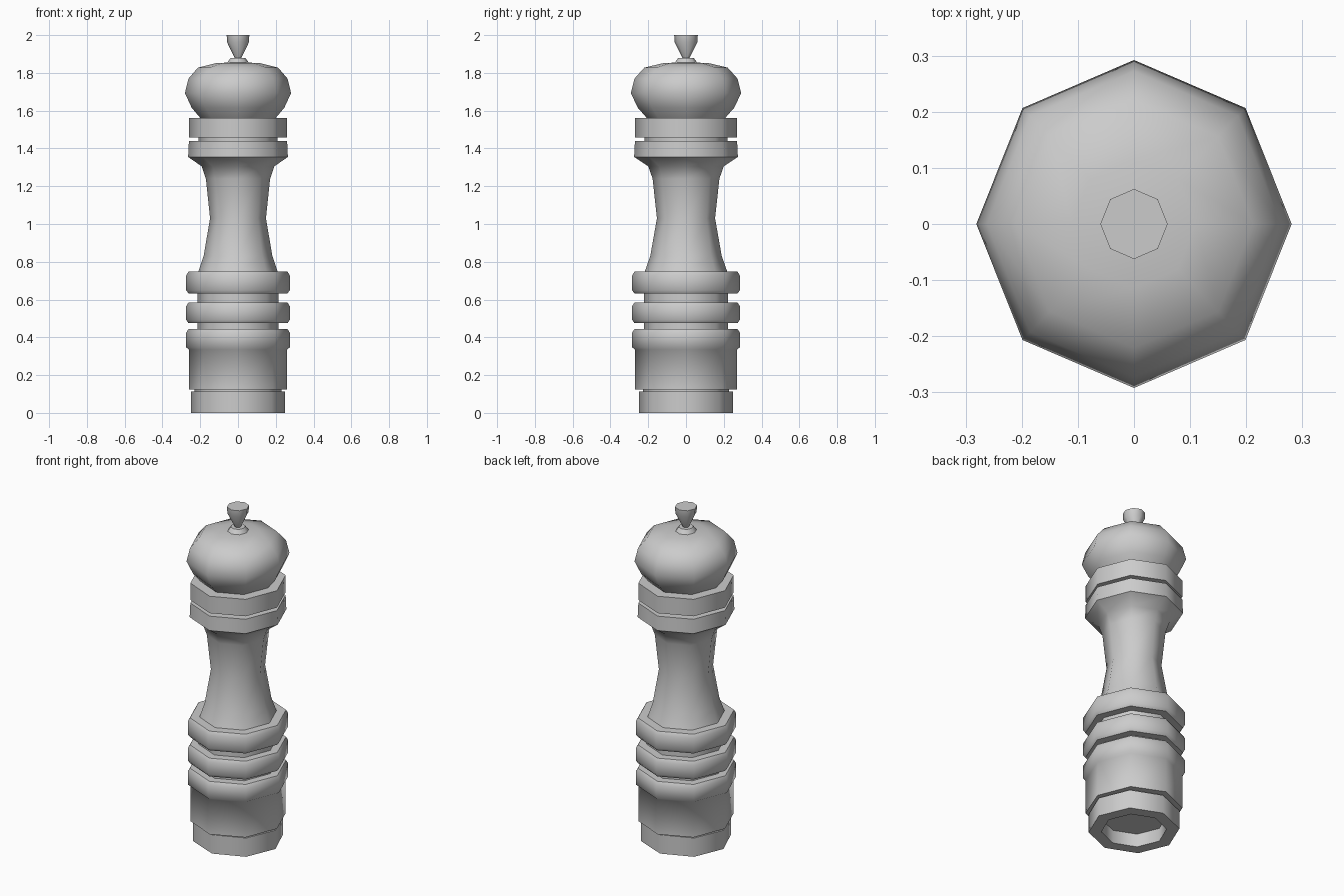
import bpy, bmesh, math

if "Cube" in bpy.data.objects:
    bpy.data.objects.remove(bpy.data.objects["Cube"])

mat = bpy.data.materials.new("plain grey")
mat.diffuse_color = (0.6, 0.6, 0.6, 1)
mat.use_nodes = True
mat.node_tree.nodes["Principled BSDF"].inputs["Base Color"].default_value = mat.diffuse_color
SIDES = 8


def lathe(name, profile, sy=1.04):
    """Spin (radius, z) points into an eight-sided solid; radius 0 closes an end."""
    bm = bmesh.new()
    rings = []
    for r, z in profile:
        if r == 0:
            rings.append([bm.verts.new((0, 0, z))] * SIDES)
        else:
            rings.append([bm.verts.new((r * math.cos(a), r * sy * math.sin(a), z))
                          for a in (i * math.tau / SIDES for i in range(SIDES))])
    for lo, hi in zip(rings, rings[1:]):
        for i in range(SIDES):
            j = (i + 1) % SIDES
            quad = [lo[i], lo[j], hi[j], hi[i]]
            bm.faces.new(list(dict.fromkeys(quad)))
    bmesh.ops.recalc_face_normals(bm, faces=bm.faces)
    me = bpy.data.meshes.new(name)
    bm.to_mesh(me)
    bm.free()
    me.materials.append(mat)
    ob = bpy.data.objects.new(name, me)
    bpy.context.collection.objects.link(ob)
    bpy.ops.object.select_all(action='DESELECT')
    ob.select_set(True)
    bpy.context.view_layer.objects.active = ob
    bpy.ops.object.shade_smooth_by_angle(angle=math.radians(50))
    return ob


# Foot with the hollow underneath
lathe("foot", [(0, 0.08), (0.18, 0.08), (0.18, 0), (0.25, 0), (0.25, 0.113),
               (0.23, 0.113), (0.23, 0.125), (0, 0.125)], sy=0.99)


# Rounded ring outline used by the lower bands
def band(z0, z1):
    return [(0.215, z0), (0.262, z0), (0.274, z0 + 0.017),
            (0.274, z1 - 0.02), (0.262, z1), (0.215, z1)]


# Body: drum, three bands, waisted neck, upper flange
lathe("body", [(0, 0.125), (0.26, 0.125), (0.26, 0.335), (0.274, 0.347),
               (0.274, 0.425), (0.262, 0.445), (0.215, 0.445)]
      + band(0.475, 0.585) + band(0.632, 0.748)
      + [(0.21, 0.748), (0.182, 0.83), (0.148, 1.03), (0.17, 1.24), (0.192, 1.305),
         (0.264, 1.355), (0.26, 1.44), (0.21, 1.44), (0.21, 1.46), (0, 1.46)])

# Loose ring under the head
lathe("head_ring", [(0, 1.458), (0.26, 1.458), (0.26, 1.56), (0, 1.56)])

# Round head
lathe("head", [(0, 1.55), (0.19, 1.55), (0.245, 1.615), (0.281, 1.693),
               (0.262, 1.77), (0.212, 1.828), (0.11, 1.853), (0, 1.855)])

# Collar and flared knob
lathe("knob_collar", [(0, 1.845), (0.06, 1.85), (0.04, 1.878), (0, 1.878)])
lathe("knob", [(0, 1.87), (0.013, 1.87), (0.058, 1.962), (0.06, 2.0), (0, 2.0)])
